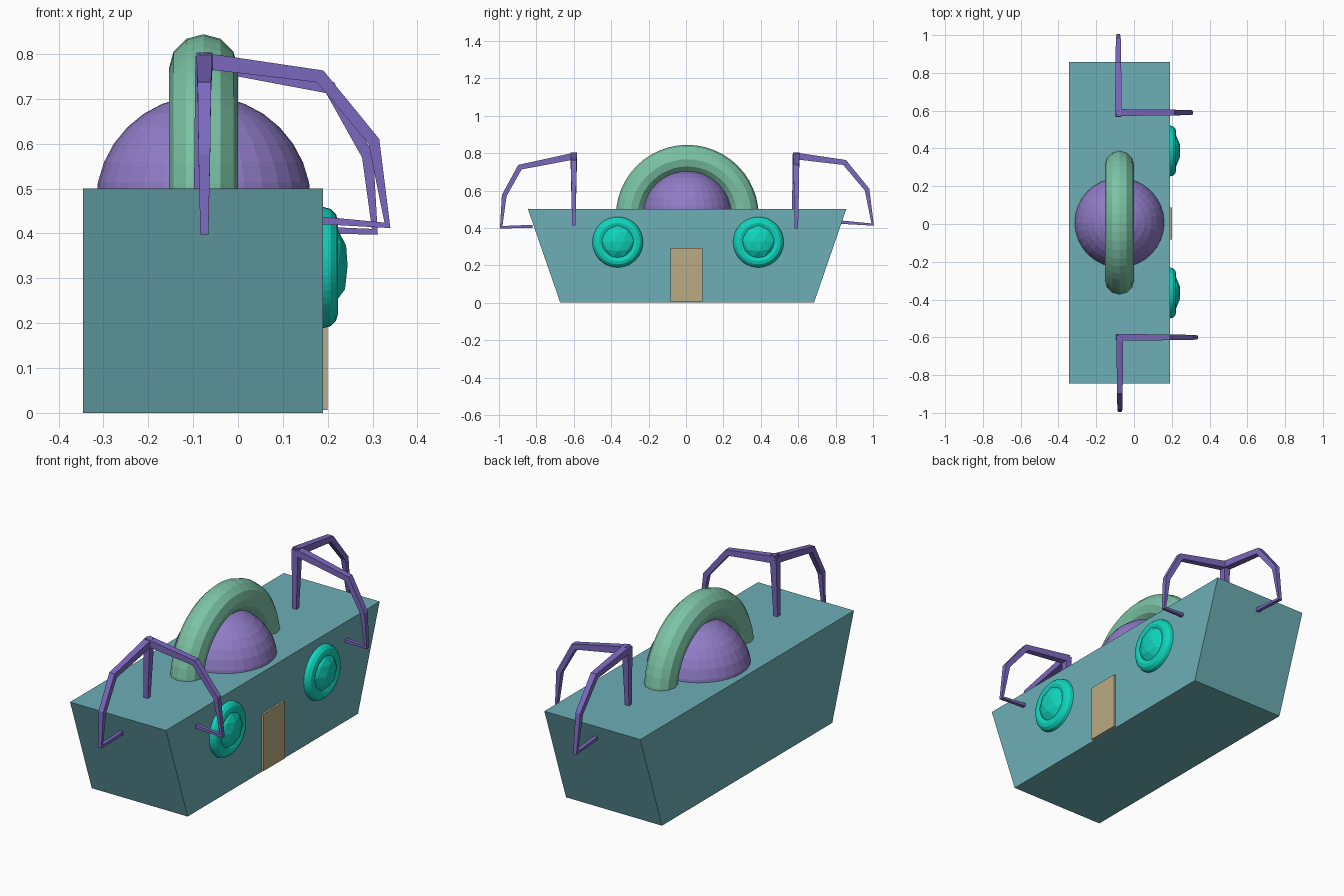
import bpy, bmesh
from math import radians
from mathutils import Vector, Matrix

if "Cube" in bpy.data.objects:
    bpy.data.objects.remove(bpy.data.objects["Cube"])


def material(name, rgb):
    m = bpy.data.materials.new(name)
    m.diffuse_color = (*rgb, 1)
    m.use_nodes = True
    m.node_tree.nodes["Principled BSDF"].inputs["Base Color"].default_value = m.diffuse_color
    return m


TEAL = material("teal", (0.155, 0.43, 0.47))
PURPLE = material("purple", (0.28, 0.20, 0.57))
GREEN = material("green", (0.20, 0.55, 0.38))
AQUA = material("aqua", (0.005, 0.67, 0.51))
TAN = material("tan", (0.49, 0.41, 0.23))
VIOLET = material("violet", (0.20, 0.14, 0.52))


def finish(name, mat):
    ob = bpy.context.object
    ob.name = name
    ob.data.materials.append(mat)
    return ob


def box(name, x0, x1, y0, y1, z0, z1, mat):
    bpy.ops.mesh.primitive_cube_add(
        size=1, location=((x0 + x1) / 2, (y0 + y1) / 2, (z0 + z1) / 2))
    bpy.context.object.scale = (x1 - x0, y1 - y0, z1 - z0)
    return finish(name, mat)


# Body: a box whose ends flare outwards to the top
body = box("body", -0.345, 0.19, -0.845, 0.857, 0, 0.5, TEAL)
for v in body.data.vertices:
    if v.co.z < 0:
        v.co.y *= 0.797

# Dome and the arch over it
bpy.ops.mesh.primitive_uv_sphere_add(segments=32, ring_count=16, radius=0.24,
                                     location=(-0.077, 0.007, 0.467))
finish("dome", PURPLE)
bpy.ops.mesh.primitive_torus_add(major_segments=48, minor_segments=12,
                                 major_radius=0.305, minor_radius=0.077,
                                 location=(-0.077, 0.007, 0.462),
                                 rotation=(0, radians(90), 0))
finish("arch", GREEN)

# Door
box("door", 0.15, 0.20, -0.083, 0.088, 0.006, 0.294, TAN)

# Round windows: ring plus faceted pane
for side, y in (("left", -0.365), ("right", 0.387)):
    bpy.ops.mesh.primitive_torus_add(major_segments=48, minor_segments=12,
                                     major_radius=0.102, minor_radius=0.033,
                                     location=(0.19, y, 0.324),
                                     rotation=(0, radians(90), 0))
    finish(side + "_window_ring", AQUA)
    bpy.ops.mesh.primitive_ico_sphere_add(subdivisions=2, radius=0.1,
                                          location=(0.19, y, 0.328))
    bpy.context.object.scale = (0.57, 1, 1)
    finish(side + "_window_pane", AQUA)


def sweep(bm, path, side):
    """Tapered square tube along (point, half width) pairs lying in one plane."""
    pts = [Vector(p) for p, _ in path]
    rings = []
    for i, (_, r) in enumerate(path):
        a = (pts[i] - pts[max(i - 1, 0)]).normalized()
        b = (pts[min(i + 1, len(pts) - 1)] - pts[i]).normalized()
        n = (a + b).normalized().cross(side).normalized()
        rings.append([bm.verts.new(pts[i] + n * r * u + side * r * w)
                      for u, w in ((1, 1), (-1, 1), (-1, -1), (1, -1))])
    for p, q in zip(rings, rings[1:]):
        for k in range(4):
            bm.faces.new((p[k], p[k - 1], q[k - 1], q[k]))
    bm.faces.new(rings[0])
    bm.faces.new(rings[-1][::-1])


# Jointed legs: a post with two bent arms, the second one turned a quarter
ARM_A = [(-0.012, 0.786, 0.018), (0.258, 0.75, 0.015), (0.378, 0.605, 0.013),
         (0.408, 0.418, 0.009), (0.235, 0.431, 0.009)]
ARM_B = [(-0.012, 0.786, 0.018), (0.288, 0.725, 0.015), (0.372, 0.573, 0.013),
         (0.388, 0.404, 0.009), (0.22, 0.408, 0.009)]
X, Y = Vector((1, 0, 0)), Vector((0, 1, 0))
for name, x, y, turn in (("left_leg", -0.075, -0.6, 0), ("right_leg", -0.083, 0.59, 90)):
    bm = bmesh.new()
    sweep(bm, [((-0.015, 0, 0.4), 0.009), ((-0.002, 0, 0.795), 0.018)], Y)
    sweep(bm, [((d, 0, z), r) for d, z, r in ARM_A], Y)
    sweep(bm, [((0, -d, z), r) for d, z, r in ARM_B], X)
    bmesh.ops.recalc_face_normals(bm, faces=bm.faces)
    bm.transform(Matrix.Translation((x, y, 0)) @ Matrix.Rotation(radians(turn), 4, 'Z'))
    me = bpy.data.meshes.new(name)
    bm.to_mesh(me)
    bm.free()
    me.materials.append(VIOLET)
    bpy.context.collection.objects.link(bpy.data.objects.new(name, me))
